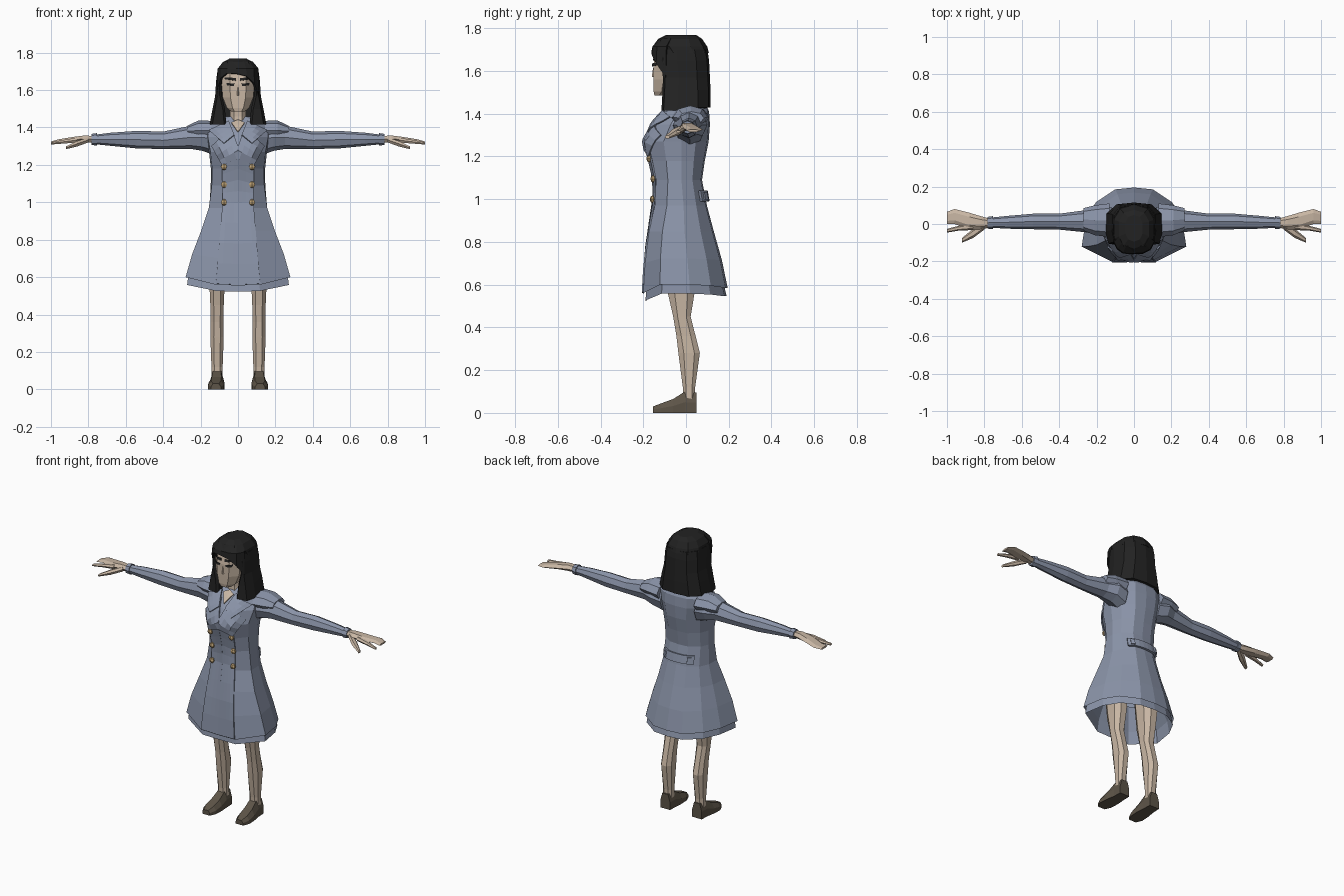
import bpy, bmesh, math
from mathutils import Vector
from mathutils.bvhtree import BVHTree

cube = bpy.data.objects.get("Cube")
if cube:
    bpy.data.objects.remove(cube)


def material(name, rgb):
    m = bpy.data.materials.new(name)
    m.use_nodes = True
    m.diffuse_color = (*rgb, 1)
    m.node_tree.nodes["Principled BSDF"].inputs["Base Color"].default_value = (*rgb, 1)
    return m


BLUE = material("coat blue", (0.26, 0.30, 0.40))
SKIN = material("skin", (0.58, 0.47, 0.37))
HAIR = material("black hair", (0.016, 0.016, 0.016))
SHOE = material("brown leather", (0.11, 0.09, 0.065))
BRASS = material("brass", (0.50, 0.35, 0.17))


def finish(name, bm, mat):
    bmesh.ops.recalc_face_normals(bm, faces=bm.faces)
    me = bpy.data.meshes.new(name)
    bm.to_mesh(me)
    bm.free()
    me.materials.append(mat)
    ob = bpy.data.objects.new(name, me)
    bpy.context.collection.objects.link(ob)
    return ob


def loft(name, rings, mat, caps=(True, True), closed=True):
    """Skin a row of equal-length rings of points."""
    bm = bmesh.new()
    rows = [[bm.verts.new(p) for p in r] for r in rings]
    n = len(rows[0])
    for a, b in zip(rows, rows[1:]):
        for i in range(n if closed else n - 1):
            j = (i + 1) % n
            bm.faces.new((a[i], a[j], b[j], b[i]))
    for row, cap in zip((rows[0], rows[-1]), caps):
        if cap:
            bm.faces.new(row)
    return finish(name, bm, mat)


def oval_z(z, w, y0, y1, n=8, cx=0, power=0.8):
    """Horizontal rounded ring between y0 and y1."""
    out = []
    for i in range(n):
        a = 2 * math.pi * (i + 0.5) / n
        c, s = math.cos(a), math.sin(a)
        out.append((cx + w * math.copysign(abs(c) ** power, c) * 1.06,
                    (y0 + y1) / 2 + (y1 - y0) / 2 * math.copysign(abs(s) ** power, s) * 1.06, z))
    return out


def oval_x(s, x, y0, y1, z0, z1, n=8):
    """Upright ring across the arm direction."""
    return [(s * x, (y0 + y1) / 2 + (y1 - y0) / 2 * math.cos(2 * math.pi * i / n),
             (z0 + z1) / 2 + (z1 - z0) / 2 * math.sin(2 * math.pi * i / n)) for i in range(n)]


def surface(ob):
    me = ob.data
    return BVHTree.FromPolygons([v.co for v in me.vertices], [p.vertices[:] for p in me.polygons])


def hit(tree, x, z, side=-1):
    loc = tree.ray_cast(Vector((x, side * 2, z)), Vector((0, -side, 0)))[0]
    return loc.y if loc else 0


def drape(name, quad, tree, mat, lift=0.008, side=-1, cuts=3, thick=0.007):
    """Lay a four-cornered plate (x, z) on the front or back of a surface."""
    bm = bmesh.new()
    bm.faces.new([bm.verts.new((x, 0, z)) for x, z in quad])
    bmesh.ops.subdivide_edges(bm, edges=bm.edges[:], cuts=cuts, use_grid_fill=True)
    for v in bm.verts:
        v.co.y = hit(tree, v.co.x, v.co.z, side) + side * lift
    ob = finish(name, bm, mat)
    mod = ob.modifiers.new("thickness", "SOLIDIFY")
    mod.thickness, mod.offset = thick, 0
    return ob


# Coat: cross-section blends from a rounded chest to the flared hem
CHEST = [(0, -1), (.58, -.9), (.95, -.4), (1, .15), (.85, .6), (.45, .95), (0, 1)]
HEM = [(0, -.98), (.43, -1), (1, -.6), (.92, .1), (.73, .6), (.36, .95), (0, 1)]
HEM_RISE = [0, .005, .045, .045, .04, .03, .03]


def coat_ring(z, w, y0, y1, t, rise=0):
    half = []
    for (cx, cy), (hx, hy), dz in zip(CHEST, HEM, HEM_RISE):
        x, y = cx + (hx - cx) * t, cy + (hy - cy) * t
        half.append((w * x, (y0 + y1) / 2 + (y1 - y0) / 2 * y, z + rise * dz))
    return half + [(-x, y, z) for x, y, z in half[-2:0:-1]]


coat = loft("coat", [
    coat_ring(.555, .28, -.2, .195, 1, 1),
    coat_ring(.70, .245, -.192, .168, 1, .5),
    coat_ring(.85, .198, -.178, .13, .8),
    coat_ring(.97, .16, -.152, .098, .5),
    coat_ring(1.09, .147, -.150, .075, .1),
    coat_ring(1.18, .145, -.17, .088, 0),
    coat_ring(1.27, .155, -.195, .106, 0),
    coat_ring(1.35, .17, -.15, .112, 0),
    coat_ring(1.41, .165, -.10, .108, 0),
    coat_ring(1.44, .13, -.065, .095, 0),
    coat_ring(1.46, .06, -.05, .065, 0)], BLUE, caps=(False, True))
loft("underskirt", [coat_ring(.522, .272, -.19, .19, 1, .8),
                    coat_ring(.60, .262, -.182, .172, 1, .8),
                    coat_ring(.75, .2, -.15, .13, 1)], BLUE, caps=(False, False))
tree = surface(coat)

# Double-breasted front panel, neckline, collar and lapels
for s, side in ((1, "left"), (-1, "right")):
    drape(side + "_front_panel", [(0, .56), (s * .118, .565), (s * .082, 1.0), (0, 1.0)], tree, BLUE, .004)
    drape(side + "_front_panel_top", [(0, 1.0), (s * .082, 1.0), (s * .085, 1.2), (0, 1.24)], tree, BLUE, .004)
    drape(side + "_lapel", [(s * -.02, 1.24), (s * .085, 1.20), (s * .14, 1.30), (s * .035, 1.40)],
          tree, BLUE, .012)
    drape(side + "_collar", [(s * .02, 1.36), (s * .075, 1.315), (s * .155, 1.385), (s * .05, 1.435)],
          tree, BLUE, .02)
    for i in range(3):
        x, z = s * .075, 1.0 + i * .095
        bm = bmesh.new()
        bmesh.ops.create_uvsphere(bm, u_segments=6, v_segments=4, radius=.018)
        for v in bm.verts:
            v.co = Vector((v.co.x + x, v.co.y * .7 + hit(tree, x, z) - .012, v.co.z + z))
        finish(f"{side}_button_{i + 1}", bm, BRASS)
drape("neck_opening", [(0, 1.375), (.035, 1.425), (0, 1.44), (-.035, 1.425)], tree, SKIN, .014)

# Half belt across the back
drape("back_belt", [(-.105, .99), (.105, .99), (.105, 1.04), (-.105, 1.04)], tree, BLUE, .012, 1, 6, .012)
for s, side in ((1, "left"), (-1, "right")):
    drape(side + "_belt_tab", [(s * .075, .998), (s * .095, .998), (s * .095, 1.032), (s * .075, 1.032)],
          tree, BLUE, .022, 1, 1, .01)

# Neck and head
loft("neck", [oval_z(1.40, .05, -.07, .05), oval_z(1.46, .043, -.065, .035),
              oval_z(1.56, .045, -.07, .03)], SKIN)
head = loft("head", [oval_z(1.485, .036, -.148, -.06), oval_z(1.505, .06, -.152, 0),
                     oval_z(1.56, .082, -.153, .03), oval_z(1.63, .088, -.153, .05),
                     oval_z(1.70, .085, -.14, .05), oval_z(1.74, .05, -.10, .03)], SKIN)
face = surface(head)
loft("nose", [[(-.009, -.15, 1.57), (.009, -.15, 1.57), (0, -.160, 1.573)],
              [(-.004, -.15, 1.615), (.004, -.15, 1.615), (0, -.154, 1.615)]], SKIN)
for s, side in ((1, "left"), (-1, "right")):
    drape(side + "_eyebrow", [(s * .012, 1.650), (s * .07, 1.658), (s * .07, 1.667), (s * .012, 1.665)],
          face, HAIR, .004, thick=.004)
    drape(side + "_eye", [(s * .022, 1.622), (s * .056, 1.624), (s * .062, 1.638), (s * .02, 1.634)],
          face, HAIR, .004, thick=.004)


# Hair: open-fronted curtain, crown and swept fringe
def curtain(z, w, inner, front, back, lift=0):
    half = [(inner, back - .06, z), (inner, front + .015, z), (inner + .012, front, z), (w * .9, front + .01, z),
            (w, front + .075, z), (w * .97, back - .06, z + lift), (w * .62, back - .01, z + lift),
            (0, back, z + lift)]
    return half + [(-x, y, h) for x, y, h in half[-2::-1]]


loft("hair_curtain", [curtain(1.415, .152, .062, -.115, .115, .015), curtain(1.50, .136, .07, -.11, .115, .01),
                      curtain(1.57, .122, .086, -.108, .112), curtain(1.65, .117, .086, -.118, .108),
                      curtain(1.70, .110, .07, -.12, .10)], HAIR)
loft("hair_crown", [oval_z(1.685, .108, -.125, .10, 10), oval_z(1.715, .103, -.148, .092, 10),
                    oval_z(1.75, .08, -.125, .07, 10), oval_z(1.768, .045, -.09, .045, 10)], HAIR)
low = [(-.112, -.095, 1.60), (-.092, -.135, 1.665), (-.06, -.158, 1.69), (-.01, -.162, 1.688),
       (.045, -.16, 1.675), (.088, -.14, 1.635), (.113, -.095, 1.57)]
fringe = loft("hair_fringe", [low, [(x * .97, y * .97, 1.715) for x, y, z in low],
                              [(x * .7, y * .75, 1.752) for x, y, z in low]], HAIR, (False, False), False)
fringe.modifiers.new("thickness", "SOLIDIFY").thickness = .012

for s, side in ((1, "left"), (-1, "right")):
    # Sleeve with a raised shoulder cap and a cuff
    loft(side + "_sleeve", [oval_x(s, *r) for r in (
        (.12, -.06, .09, 1.25, 1.42), (.19, -.06, .10, 1.275, 1.42), (.25, -.045, .075, 1.285, 1.41),
        (.40, -.03, .055, 1.285, 1.378), (.54, -.028, .055, 1.288, 1.382), (.68, -.025, .043, 1.302, 1.372),
        (.76, -.02, .035, 1.31, 1.362))], BLUE)
    loft(side + "_shoulder_cap", [oval_x(s, *r) for r in (
        (.13, -.07, .11, 1.33, 1.435), (.21, -.06, .10, 1.33, 1.438), (.27, -.035, .085, 1.35, 1.41))], BLUE)
    loft(side + "_cuff", [oval_x(s, *r) for r in (
        (.755, -.027, .042, 1.303, 1.37), (.782, -.025, .038, 1.307, 1.366))], BLUE)
    # Hand with fanned fingers and thumb
    loft(side + "_palm", [oval_x(s, *r, 6) for r in (
        (.77, -.018, .028, 1.317, 1.357), (.82, -.03, .042, 1.318, 1.36), (.88, -.028, .06, 1.318, 1.352),
        (.96, .0, .08, 1.315, 1.338), (1.0, .0, .065, 1.314, 1.326))], SKIN)
    loft(side + "_index_finger", [oval_x(s, *r, 6) for r in (
        (.86, -.032, .005, 1.318, 1.348), (.94, -.036, -.01, 1.312, 1.334),
        (1.0, -.046, -.026, 1.308, 1.322))], SKIN)
    loft(side + "_thumb", [oval_x(s, *r, 6) for r in (
        (.80, -.03, .01, 1.318, 1.35), (.86, -.075, -.025, 1.296, 1.33),
        (.92, -.10, -.075, 1.283, 1.30))], SKIN)
    # Leg
    loft(side + "_leg", [oval_z(z, w, a, b, 8, s * .112) for z, w, a, b in (
        (.06, .03, -.012, .042), (.12, .03, -.015, .043), (.28, .036, -.036, .065), (.36, .034, -.045, .045),
        (.45, .036, -.06, .022), (.56, .041, -.085, .04), (.78, .06, -.10, .06))], SKIN)
    # Shoe: rings from heel to toe
    shoe = []
    for y, w, h, out in ((.05, .034, .095, 0), (-.005, .036, .10, 0), (-.06, .043, .065, .003),
                         (-.115, .043, .045, .006), (-.155, .026, .03, .006)):
        c = .112 + out
        shoe.append([(s * (c + dx * w), y, z) for dx, z in
                     ((-1, 0), (1, 0), (1, h * .5), (.6, h), (-.6, h), (-1, h * .5))])
    loft(side + "_shoe", shoe, SHOE)
